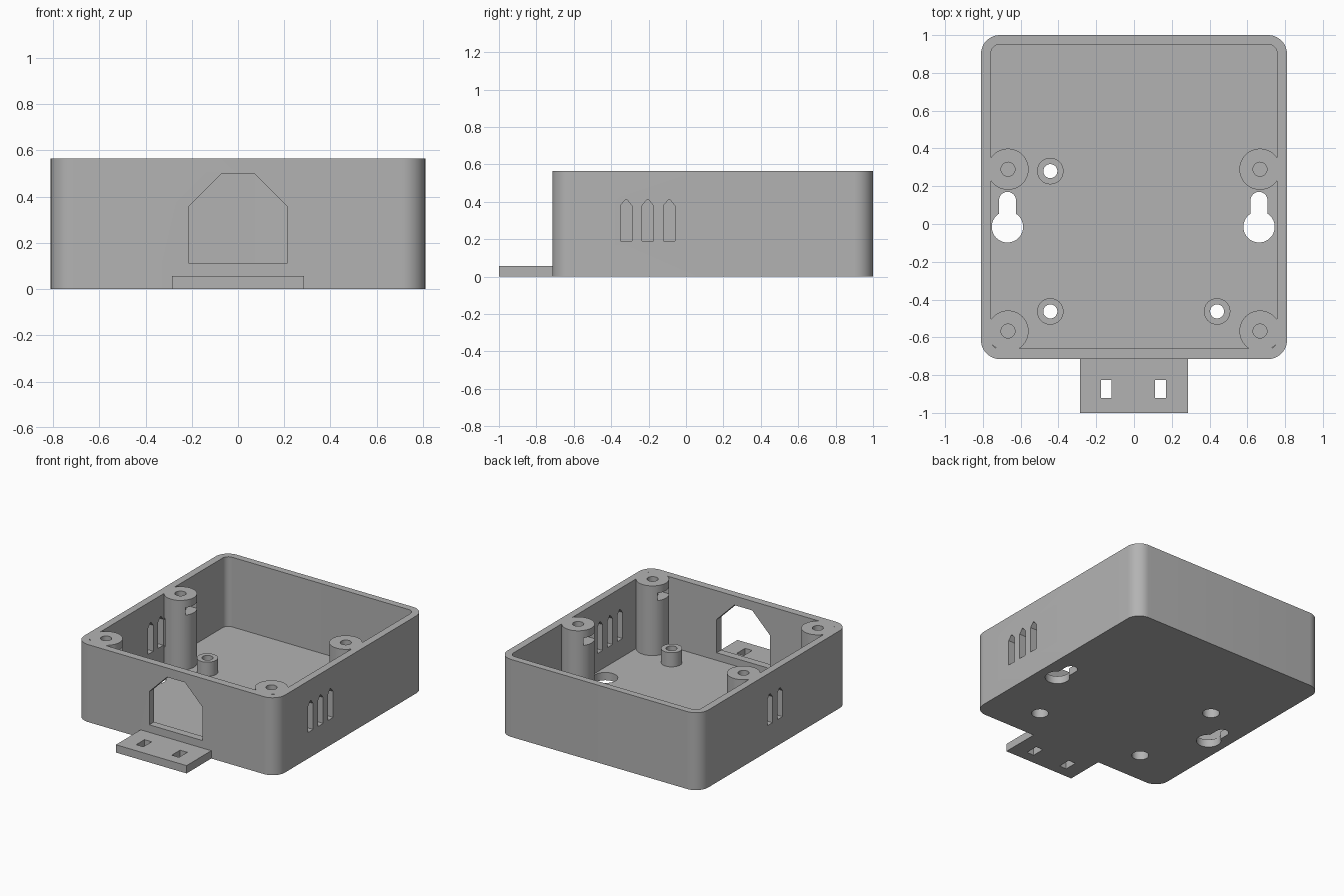
import bpy, bmesh
from math import sin, cos, pi, asin

if "Cube" in bpy.data.objects:
    bpy.data.objects.remove(bpy.data.objects["Cube"])

grey = bpy.data.materials.new("plain grey")
grey.use_nodes = True
grey.diffuse_color = (0.45, 0.45, 0.45, 1)
grey.node_tree.nodes["Principled BSDF"].inputs["Base Color"].default_value = (0.45, 0.45, 0.45, 1)


def arc(cx, cy, r, start, end, steps=12):
    return [(cx + r * cos(start + (end - start) * i / steps),
             cy + r * sin(start + (end - start) * i / steps)) for i in range(steps + 1)]


def circle(cx, cy, r):
    return arc(cx, cy, r, 0, 2 * pi, 48)[:-1]


def rect(x0, x1, y0, y1):
    return [(x0, y0), (x1, y0), (x1, y1), (x0, y1)]


def rounded_rect(x0, x1, y0, y1, r):
    corners = [(x1 - r, y1 - r), (x0 + r, y1 - r), (x0 + r, y0 + r), (x1 - r, y0 + r)]
    return [p for i, (cx, cy) in enumerate(corners)
            for p in arc(cx, cy, r, i * pi / 2, (i + 1) * pi / 2)]


def prism(name, profile, lo, hi, axis="Z"):
    """Extrude a flat profile from lo to hi along an axis."""
    place = {"Z": lambda u, v, w: (u, v, w),
             "X": lambda u, v, w: (w, u, v),
             "Y": lambda u, v, w: (u, w, v)}[axis]
    bm = bmesh.new()
    base = [bm.verts.new(place(u, v, lo)) for u, v in profile]
    top = [bm.verts.new(place(u, v, hi)) for u, v in profile]
    bm.faces.new(base)
    bm.faces.new(top)
    for i in range(len(base)):
        j = (i + 1) % len(base)
        bm.faces.new((base[i], base[j], top[j], top[i]))
    bmesh.ops.recalc_face_normals(bm, faces=bm.faces)
    mesh = bpy.data.meshes.new(name)
    bm.to_mesh(mesh)
    bm.free()
    mesh.materials.append(grey)
    obj = bpy.data.objects.new(name, mesh)
    bpy.context.collection.objects.link(obj)
    return obj


def combine(target, tool, operation="DIFFERENCE"):
    """Apply a boolean and discard the tool."""
    mod = target.modifiers.new("boolean", "BOOLEAN")
    mod.operation = operation
    mod.solver = "EXACT"
    mod.object = tool
    bpy.context.view_layer.objects.active = target
    bpy.ops.object.modifier_apply(modifier=mod.name)
    bpy.data.objects.remove(tool)


HEIGHT, FLOOR = 0.565, 0.057
POST_X, POST_Y = 0.667, (0.29, -0.567)
STANDOFFS = [(-0.443, 0.28), (-0.443, -0.463), (0.44, -0.463)]

# Outer block with the front tab
enclosure = prism("enclosure", rounded_rect(-0.81, 0.81, -0.715, 1, 0.1), 0, HEIGHT)
combine(enclosure, prism("tab", rect(-0.285, 0.285, -1, -0.68), 0, FLOOR), "UNION")

# Cavity, leaving the corner posts and board standoffs standing
cavity = prism("cavity", rounded_rect(-0.757, 0.757, -0.66, 0.95, 0.045), FLOOR, 0.8)
for side in (-1, 1):
    for y in POST_Y:
        combine(cavity, prism("post", circle(side * POST_X, y, 0.109), 0, 1))
for x, y in STANDOFFS:
    combine(cavity, prism("standoff", circle(x, y, 0.07), 0, 0.16))
combine(enclosure, cavity)

# Screw holes and inward-facing nut slots in the posts
for side in (-1, 1):
    for y in POST_Y:
        x = side * POST_X
        combine(enclosure, prism("screw_hole", circle(x, y, 0.037), 0.3, 0.8))
        ends = sorted((x + side * 0.06, x - side * 0.15))
        combine(enclosure, prism("nut_slot", rect(*ends, y - 0.065, y + 0.065), 0.455, 0.51))

# Standoff holes, recessed from below
for x, y in STANDOFFS:
    combine(enclosure, prism("standoff_hole", circle(x, y, 0.037), -0.1, 0.3))
    combine(enclosure, prism("recess", circle(x, y, 0.057), -0.1, 0.08))

# Keyhole wall mounts in the floor
for x in (-0.67, 0.662):
    neck = asin(0.045 / 0.083)
    outline = (arc(x, -0.015, 0.083, pi / 2 + neck, 2.5 * pi - neck, 36)
               + arc(x, 0.125, 0.045, 0, pi, 18))
    combine(enclosure, prism("keyhole", outline, -0.1, 0.2))

# Cable-tie holes in the tab
for x in (-0.147, 0.14):
    combine(enclosure, prism("tie_hole", rect(x - 0.029, x + 0.029, -0.922, -0.826), -0.1, 0.1))

# Front window
window = [(-0.215, 0.112), (0.215, 0.112), (0.215, 0.355),
          (0.072, 0.498), (-0.072, 0.498), (-0.215, 0.355)]
combine(enclosure, prism("window", window, -0.8, -0.6, "Y"))

# Pointed vents: three on the left wall, two on the right
for side, places in ((1, (-0.32, -0.205, -0.09)), (-1, (0.075, 0.19))):
    for y in places:
        vent = [(y - 0.03, 0.19), (y + 0.03, 0.19), (y + 0.03, 0.38),
                (y + 0.004, 0.412), (y - 0.004, 0.412), (y - 0.03, 0.38)]
        lo, hi = sorted((side * 0.73, side * 0.9))
        combine(enclosure, prism("vent", vent, lo, hi, "X"))

# Smooth the curved walls, keep the edges crisp
bpy.ops.object.select_all(action="DESELECT")
enclosure.select_set(True)
bpy.context.view_layer.objects.active = enclosure
bpy.ops.object.shade_smooth_by_angle(angle=pi / 6)
